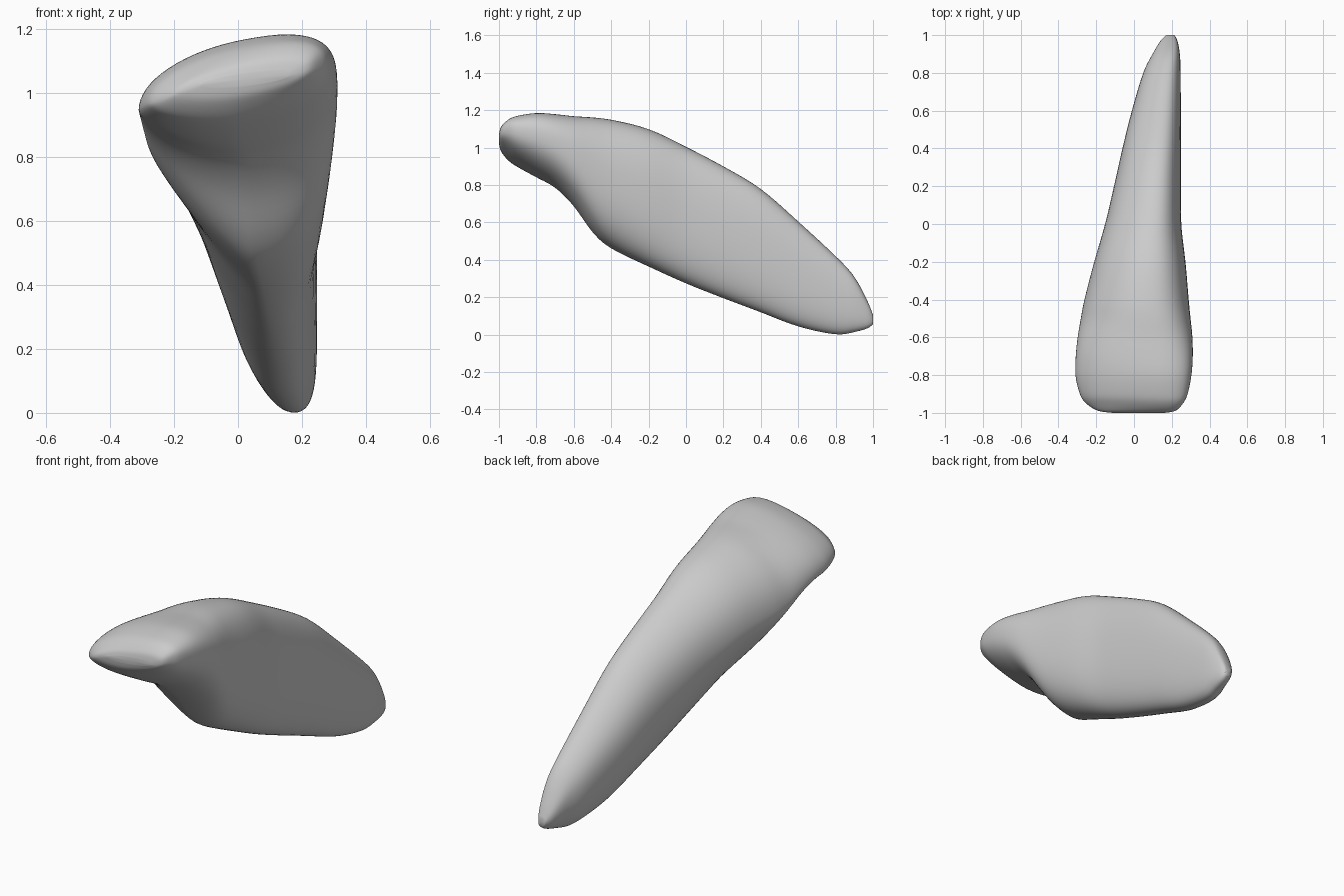
import bpy
import bmesh
import math

cube = bpy.data.objects.get("Cube")
if cube:
    bpy.data.objects.remove(cube, do_unlink=True)

SEGMENTS = 64
STEPS = 5

# Stations from biting edge to root tip: y, left, right, bottom, top, tilt
STATIONS = [
    (-1, -.11, .16, 1.02, 1.07, .9),
    (-.99, -.19, .22, .98, 1.11, .8),
    (-.95, -.255, .26, .93, 1.15, .65),
    (-.9, -.288, .285, .895, 1.17, .5),
    (-.8, -.312, .305, .84, 1.185, .38),
    (-.7, -.31, .312, .785, 1.179, .27),
    (-.6, -.3, .31, .685, 1.168, .18),
    (-.5, -.283, .3, .545, 1.162, .12),
    (-.4, -.264, .29, .458, 1.15, .07),
    (-.2, -.212, .273, .362, 1.1, .02),
    (0, -.154, .25, .272, 1.005, 0),
    (.2, -.107, .248, .193, .9, 0),
    (.4, -.062, .248, .118, .78, 0),
    (.6, -.012, .248, .042, .605, 0),
    (.8, .048, .247, 0, .42, 0),
    (.9, .098, .243, .013, .31, 0),
    (.97, .14, .23, .033, .18, 0),
    (1, .172, .214, .055, .105, 0),
]


def spline(a, b, c, d, t):
    """Smooth curve from b to c, with limited overshoot."""
    m0, m1 = (c - a) / 2, (d - b) / 2
    limit = 2 * abs(c - b)
    m0 = max(-limit, min(limit, m0))
    m1 = max(-limit, min(limit, m1))
    h = t * t * (3 - 2 * t)
    return b + (c - b) * h + m0 * t * (1 - t) ** 2 - m1 * t * t * (1 - t)


def all_stations():
    last = len(STATIONS) - 1
    for i in range(last):
        rows = [STATIONS[max(0, min(last, i + k))] for k in (-1, 0, 1, 2)]
        for s in range(STEPS):
            yield [spline(*column, s / STEPS) for column in zip(*rows)]
    yield STATIONS[last]


def fit(values, low, high):
    """Stretch values to fill the range low to high."""
    a, b = min(values), max(values)
    return [low + (v - a) / (b - a) * (high - low) for v in values]


def section(y, left, right, bottom, top, tilt):
    """Rounded outline, tapered at the lower left and tilted at the crown."""
    crown = max(0, min(1, -y))
    tapered = 2.1 - .8 * max(0, 1 - max(0, abs(y + .45) - .2) / .8)
    skew = .25 * (1 - crown)
    lift = .14 * (1 - crown)
    xs, zs = [], []
    for i in range(SEGMENTS):
        angle = math.tau * i / SEGMENTS
        c, s = math.cos(angle), math.sin(angle)
        if c > 0:
            power = 2 / (2.15 + crown * .4)
        else:
            power = 2 / (tapered if s < 0 else 2.1)
        c = math.copysign(abs(c) ** power, c)
        s = math.copysign(abs(s) ** power, s)
        xs.append(c + skew * (1 - c * c))
        zs.append(s + tilt * c + lift * max(0, -c) * (1 - s * s))
    return [(x, y, z) for x, z in zip(fit(xs, left, right), fit(zs, bottom, top))]


# Tooth: loft the outlines and close both ends
bm = bmesh.new()
rings = [[bm.verts.new(p) for p in section(*st)] for st in all_stations()]
for near, far in zip(rings, rings[1:]):
    for i in range(SEGMENTS):
        j = (i + 1) % SEGMENTS
        bm.faces.new((near[i], near[j], far[j], far[i]))
caps = [bm.faces.new(rings[0]), bm.faces.new(rings[-1])]
bmesh.ops.poke(bm, faces=caps)

# Soften the surface between the stations
inner = [v for ring in rings[2:-2] for v in ring]
for _ in range(3):
    bmesh.ops.smooth_vert(bm, verts=inner, factor=.5,
                          use_axis_x=True, use_axis_y=True, use_axis_z=True)
bmesh.ops.recalc_face_normals(bm, faces=bm.faces[:])

mesh = bpy.data.meshes.new("tooth")
bm.to_mesh(mesh)
bm.free()
tooth = bpy.data.objects.new("tooth", mesh)
bpy.context.collection.objects.link(tooth)

# Plain grey colour
grey = bpy.data.materials.new("light_grey")
grey.use_nodes = True
colour = (.6, .6, .6, 1)
grey.diffuse_color = colour
grey.node_tree.nodes["Principled BSDF"].inputs["Base Color"].default_value = colour
mesh.materials.append(grey)

# Smooth surface
bpy.ops.object.select_all(action="DESELECT")
bpy.context.view_layer.objects.active = tooth
tooth.select_set(True)
bpy.ops.object.shade_smooth_by_angle(angle=math.radians(60))
